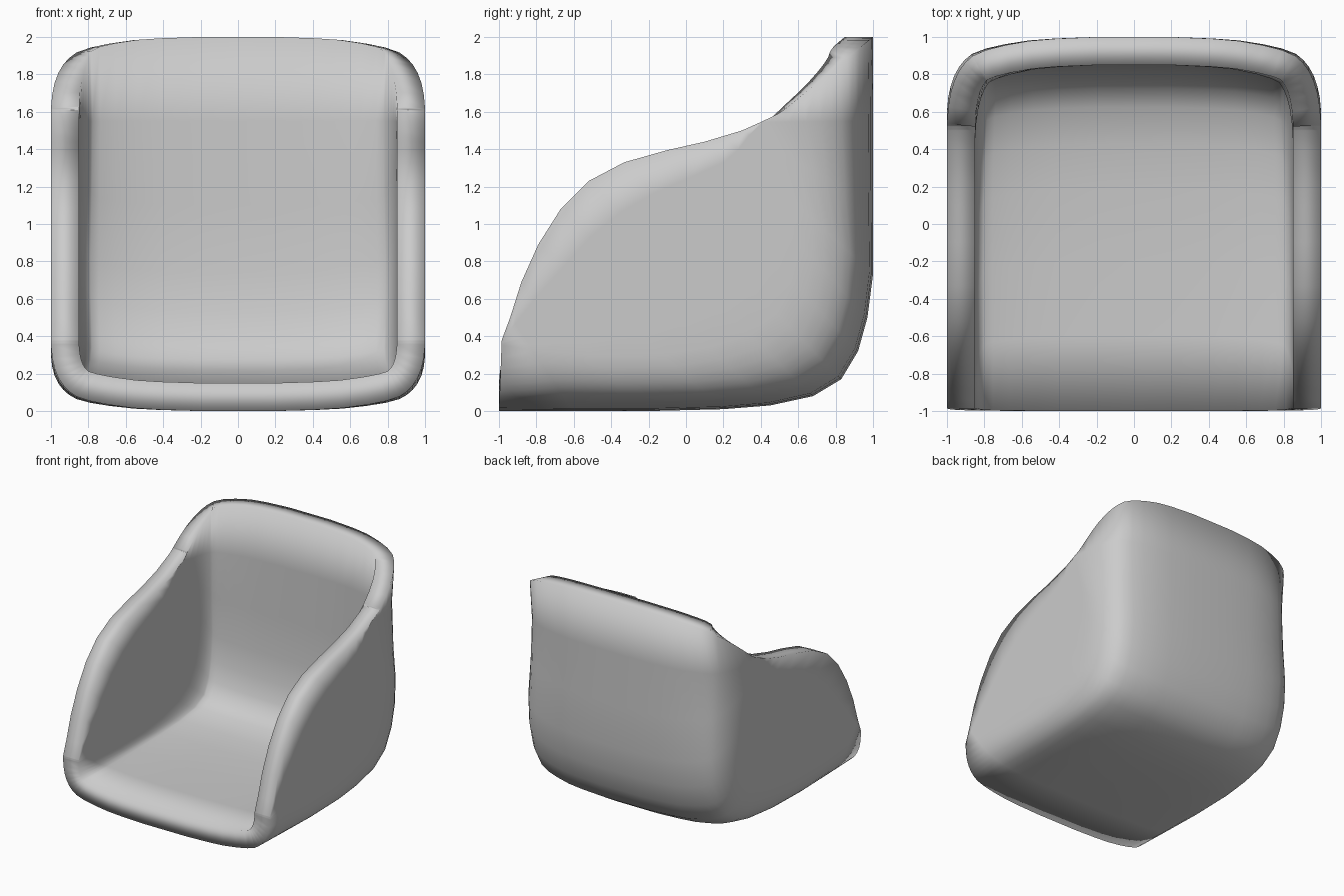
import bpy, bmesh
from mathutils import Vector

if "Cube" in bpy.data.objects:
    bpy.data.objects.remove(bpy.data.objects["Cube"])

# Centre-line profile (y, z): seat underside, curving up into the back
spine = [(-1, 0), (-.6, 0), (-.2, 0), (.2, .01), (.45, .03), (.68, .08), (.83, .17),
         (.92, .32), (.97, .5), (1, .73), (1, 1.1), (1, 1.55), (1, 2)]

# Matching arm rim (y, z), from the front foot over the arm up to the back
rim = [(-.985, .38), (-.94, .5), (-.88, .69), (-.79, .89), (-.67, 1.08), (-.52, 1.23),
       (-.33, 1.33), (-.1, 1.395), (.1, 1.44), (.2, 1.47), (.3, 1.5), (.4, 1.545), (.5, 1.59)]

# Rounded corner section: (x, fraction of the corner depth), then the flat arm
corner = [(0, 0), (.2, 0), (.42, .02), (.56, .045), (.69, .095), (.79, .15), (.865, .22),
          (.905, .30), (.935, .39), (.96, .50), (.98, .64), (.993, .80), (1, 1)]
ARM_STEPS = 5


def half_section(a, b, depth):
    """Points from the centre line out to the arm rim."""
    a, b = Vector(a), Vector(b)
    length = (b - a).length
    depth = min(depth, length * .93)
    pts = [(x, f * depth / length) for x, f in corner]
    start = depth / length
    pts += [(1, start + (1 - start) * i / ARM_STEPS) for i in range(1, ARM_STEPS + 1)]
    return [(x, *a.lerp(b, t)) for x, t in pts]


# Single-skin outer surface
bm = bmesh.new()
rows = []
for i, (a, b) in enumerate(zip(spine, rim)):
    half = half_section(a, b, .37 + .25 * i / (len(spine) - 1))
    full = [(-x, y, z) for x, y, z in reversed(half[1:])] + half
    rows.append([bm.verts.new(p) for p in full])
for r0, r1 in zip(rows, rows[1:]):
    for j in range(len(r0) - 1):
        face = bm.faces.new((r0[j], r1[j], r1[j + 1], r0[j + 1]))
        face.smooth = True
mesh = bpy.data.meshes.new("chair_shell")
bm.to_mesh(mesh)
bm.free()
shell = bpy.data.objects.new("chair_shell", mesh)
bpy.context.collection.objects.link(shell)

# Wall thickness, grown inwards
solid = shell.modifiers.new("wall", 'SOLIDIFY')
solid.thickness = .15
solid.offset = -1
